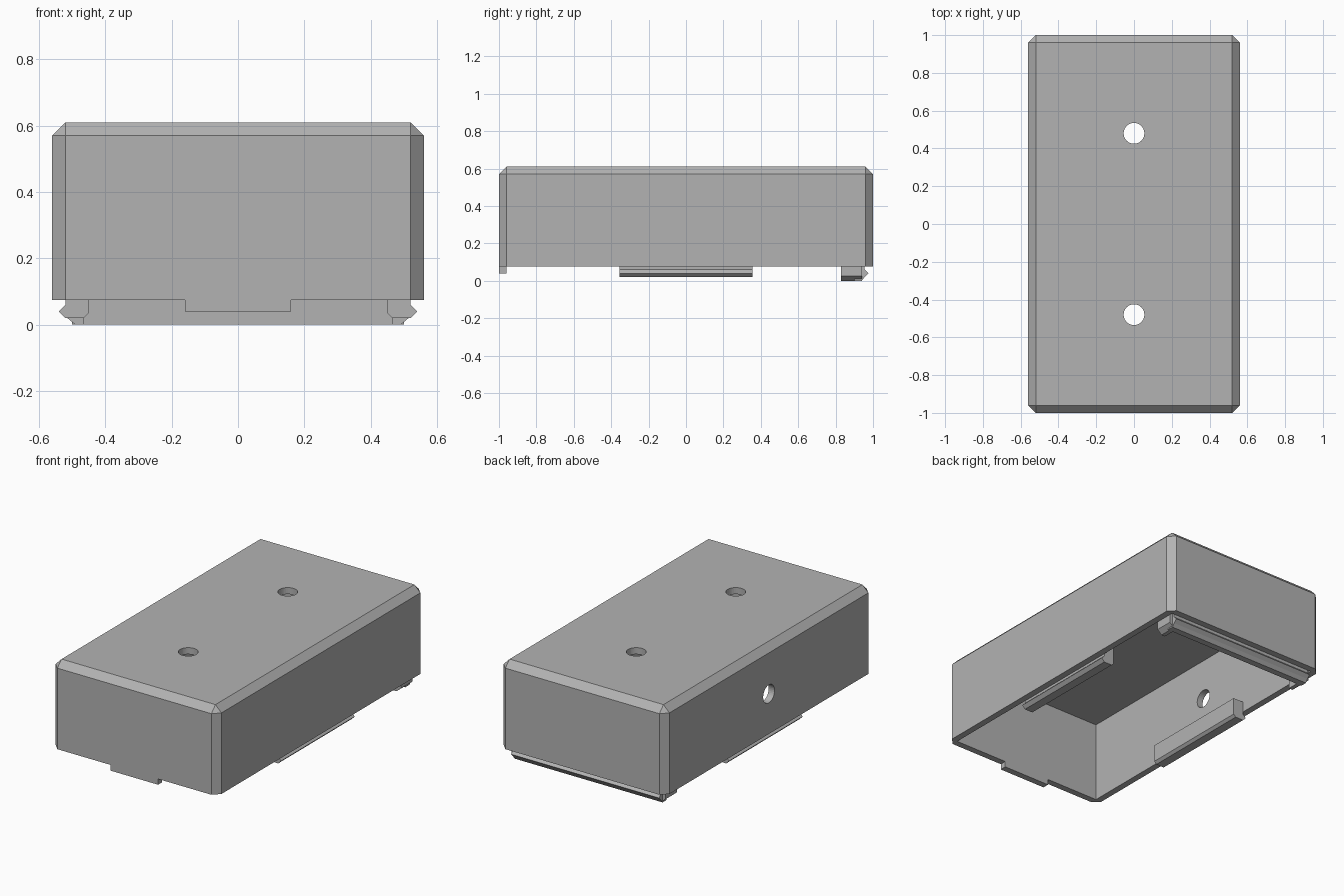
import bpy
import bmesh
from math import pi
from mathutils import Matrix, Vector

cube = bpy.data.objects.get("Cube")
if cube:
    bpy.data.objects.remove(cube)

grey = bpy.data.materials.new("plain grey")
grey.use_nodes = True
colour = (0.45, 0.45, 0.45, 1)
grey.diffuse_color = colour
grey.node_tree.nodes["Principled BSDF"].inputs["Base Color"].default_value = colour

HX, HY, RIM, TOP, WALL = 0.56, 1.0, 0.075, 0.61, 0.04


def finish(name, bm):
    bmesh.ops.recalc_face_normals(bm, faces=bm.faces)
    mesh = bpy.data.meshes.new(name)
    bm.to_mesh(mesh)
    bm.free()
    mesh.materials.append(grey)
    obj = bpy.data.objects.new(name, mesh)
    bpy.context.collection.objects.link(obj)
    return obj


def box(name, lo, hi):
    bm = bmesh.new()
    lo, hi = Vector(lo), Vector(hi)
    size = Matrix.Diagonal((*(hi - lo), 1))
    bmesh.ops.create_cube(bm, size=1, matrix=Matrix.Translation((lo + hi) / 2) @ size)
    return finish(name, bm)


def extrude(name, profile, place, a, b):
    """Sweep a flat profile from a to b, with place(u, v, t) giving 3D points."""
    bm = bmesh.new()
    ends = [[bm.verts.new(place(u, v, t)) for u, v in profile] for t in (a, b)]
    for ring in ends:
        bm.faces.new(ring)
    n = len(profile)
    for i in range(n):
        j = (i + 1) % n
        bm.faces.new((ends[0][i], ends[0][j], ends[1][j], ends[1][i]))
    return finish(name, bm)


def cut(target, cutter):
    mod = target.modifiers.new("cut", "BOOLEAN")
    mod.operation = "DIFFERENCE"
    mod.solver = "EXACT"
    mod.object = cutter
    cutter.hide_render = True
    cutter.hide_set(True)
    cutter.display_type = "WIRE"


def drill(name, location, rotation):
    bm = bmesh.new()
    bmesh.ops.create_cone(bm, cap_ends=True, segments=32, radius1=0.055, radius2=0.055,
                          depth=0.2, matrix=Matrix.Translation(location) @ rotation)
    return finish(name, bm)


# Housing: chamfered outer block, open below
shell = box("housing", (-HX, -HY, RIM), (HX, HY, TOP))
bm = bmesh.new()
bm.from_mesh(shell.data)
edges = [e for e in bm.edges if max(v.co.z for v in e.verts) > RIM + 0.01]
bmesh.ops.bevel(bm, geom=edges, offset=WALL, segments=1, affect="EDGES", profile=0.5)
bm.to_mesh(shell.data)
bm.free()
cut(shell, box("cavity_cutter", (-HX + WALL, -HY + WALL, -0.1), (HX - WALL, HY - WALL, TOP - WALL)))

# Two screw holes in the roof and a cable hole in one side
for i, y in enumerate((-0.48, 0.48)):
    cut(shell, drill(f"roof_hole_cutter_{i}", (0, y, TOP), Matrix.Identity(4)))
cut(shell, drill("side_hole_cutter", (-HX, 0, 0.32), Matrix.Rotation(pi / 2, 4, "Y")))

# Locating tab under the front wall
box("front_tab", (-0.16, -HY, 0.04), (0.16, -HY + WALL, RIM + 0.005))

# Snap clips along both sides, with a pointed outer ridge
clip = [(0.45, 0.14), (0.45, 0.035), (0.465, 0.02), (0.52, 0.02), (0.54, 0.04),
        (0.52, 0.06), (0.52, 0.14)]
for name, s in (("left", 1), ("right", -1)):
    extrude(f"{name}_clip", clip, lambda u, v, t: (s * u, t, v), -0.355, 0.355)
    # Return wing at the end of the rear catch
    wing = [(0.465, 0), (0.49, 0), (0.52, 0.025), (0.52, 0.11), (0.465, 0.11)]
    extrude(f"{name}_rear_wing", wing, lambda u, v, t: (s * u, t, v), 0.83, 0.94)

# Rear catch, a bar with a ridge pointing back
catch = [(0.9, 0.11), (0.9, 0), (0.94, 0), (0.955, 0.02), (0.975, 0.04),
         (0.955, 0.06), (0.955, 0.11)]
extrude("rear_catch", catch, lambda u, v, t: (t, u, v), -0.5, 0.5)
